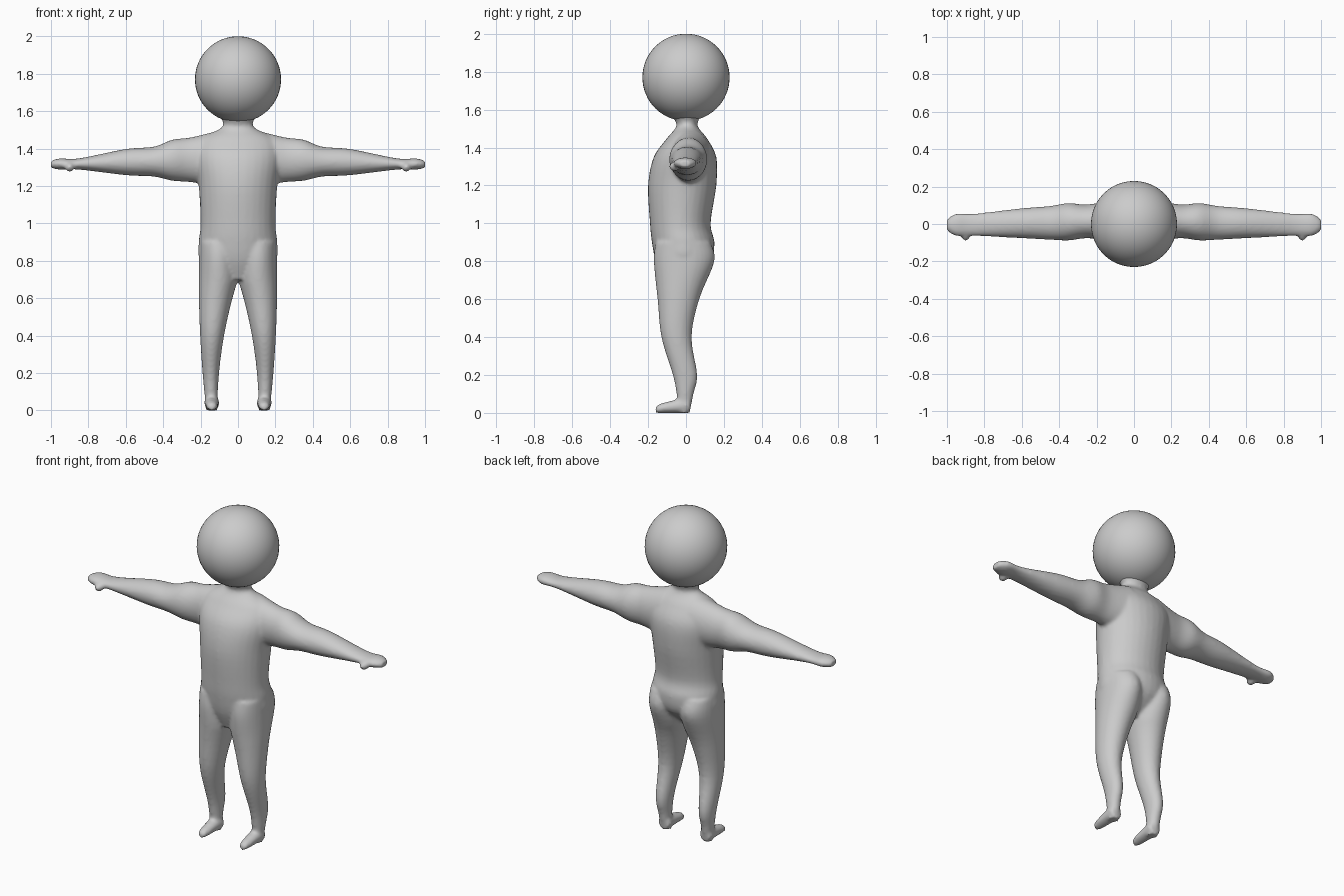
import bpy, bmesh, math
from mathutils import Matrix, Vector

default = bpy.data.objects.get("Cube")
if default:
    bpy.data.objects.remove(default)

grey = bpy.data.materials.new("plain grey")
grey.use_nodes = True
colour = (0.6, 0.6, 0.6, 1)
grey.diffuse_color = colour
grey.node_tree.nodes["Principled BSDF"].inputs["Base Color"].default_value = colour


def spline(rows, steps=5):
    """Pass a smooth curve through the rows of a profile."""
    points = [Vector(row) for row in rows]
    last = len(points) - 1
    slopes = [(points[min(i + 1, last)] - points[max(i - 1, 0)]) / 2 for i in range(last + 1)]
    for i in range(last):
        start, end = points[i], points[i + 1]
        for step in range(steps):
            t = step / steps
            ease = t * t * (3 - 2 * t)
            yield (start.lerp(end, ease) + slopes[i] * t * (1 - t) ** 2
                   - slopes[i + 1] * t * t * (1 - t))
    yield points[last]


def loft(bm, rows, section, side=1, sides=32):
    """Skin oval rings; section turns a profile row into a centre and two half axes."""
    rings = []
    for row in spline(rows):
        centre, across, along = (Vector(v) for v in section(*row))
        ring = []
        for k in range(sides):
            angle = math.tau * k / sides
            point = centre + across * math.cos(angle) + along * math.sin(angle)
            point.x *= side
            ring.append(bm.verts.new(point))
        rings.append(ring)
    for lower, upper in zip(rings, rings[1:]):
        for k in range(sides):
            bm.faces.new((lower[k - 1], lower[k], upper[k], upper[k - 1]))
    bm.faces.new(rings[0])
    bm.faces.new(rings[-1])


def finish(name, bm):
    bmesh.ops.recalc_face_normals(bm, faces=bm.faces)
    mesh = bpy.data.meshes.new(name)
    bm.to_mesh(mesh)
    bm.free()
    mesh.materials.append(grey)
    mesh.shade_smooth()
    obj = bpy.data.objects.new(name, mesh)
    bpy.context.collection.objects.link(obj)
    return obj


def torso_section(height, width, front, back):
    return (0, (back - front) / 2, height), (width, 0, 0), (0, (front + back) / 2, 0)


def leg_section(height, front, back):
    # The inner side follows the crotch arch, the outer side tapers to the ankle
    rise = height / 0.7
    inner = max(0, 0.11 * (1 - rise ** 2))
    outer = 0.21 - 0.04 * (1 - rise) ** 2
    return (((inner + outer) / 2, (back - front) / 2, height),
            ((outer - inner) / 2, 0, 0), (0, (front + back) / 2, 0))


def foot_section(depth, width, height):
    return (0.14, depth, height / 2), (width, 0, 0), (0, 0, height / 2)


def arm_section(reach, depth, height):
    # The axis drops and moves forward slightly as the arm gets thinner
    return (reach, height / 5 - 0.01, 1.31 + height / 4), (0, depth, 0), (0, 0, height)


# Profiles, with the forward extent given as a positive distance
torso = [(0.7, 0.08, 0.12, 0.03), (0.8, 0.2, 0.16, 0.13), (0.9, 0.21, 0.18, 0.15),
         (1, 0.2, 0.19, 0.13), (1.2, 0.21, 0.2, 0.16), (1.35, 0.23, 0.17, 0.16),
         (1.45, 0.2, 0.1, 0.11), (1.52, 0.08, 0.05, 0.06), (1.6, 0.12, 0.1, 0.1)]
leg = [(0, 0.04, 0.02), (0.1, 0.05, 0.04), (0.2, 0.07, 0.06), (0.4, 0.13, 0.03),
       (0.6, 0.15, 0.07), (0.8, 0.17, 0.15), (0.9, 0.16, 0.13)]
foot = [(-0.16, 0.02, 0.03), (-0.13, 0.03, 0.05), (0, 0.04, 0.08), (0.02, 0.03, 0.06)]
arm = [(0.1, 0.11, 0.15), (0.25, 0.09, 0.12), (0.35, 0.1, 0.11), (0.45, 0.09, 0.08),
       (0.6, 0.08, 0.07), (0.85, 0.06, 0.03), (0.95, 0.06, 0.03), (1, 0.03, 0.02)]

# One fused skin from torso, legs, feet, arms and thumbs
bm = bmesh.new()
loft(bm, torso, torso_section)
for side in (1, -1):
    loft(bm, leg, leg_section, side)
    loft(bm, foot, foot_section, side)
    loft(bm, arm, arm_section, side)
    thumb = Matrix.LocRotScale((0.9 * side, -0.06, 1.3), None, (0.025, 0.03, 0.025))
    bmesh.ops.create_uvsphere(bm, u_segments=16, v_segments=8, radius=1, matrix=thumb)
body = finish("body", bm)
fuse = body.modifiers.new("fuse", "REMESH")
fuse.mode = "VOXEL"
fuse.voxel_size = 0.01
fuse.use_smooth_shade = True
soften = body.modifiers.new("soften", "SMOOTH")
soften.iterations = 6

# Round head
bm = bmesh.new()
bmesh.ops.create_uvsphere(bm, u_segments=48, v_segments=32, radius=0.23,
                          matrix=Matrix.Translation((0, 0, 1.77)))
finish("head", bm)
